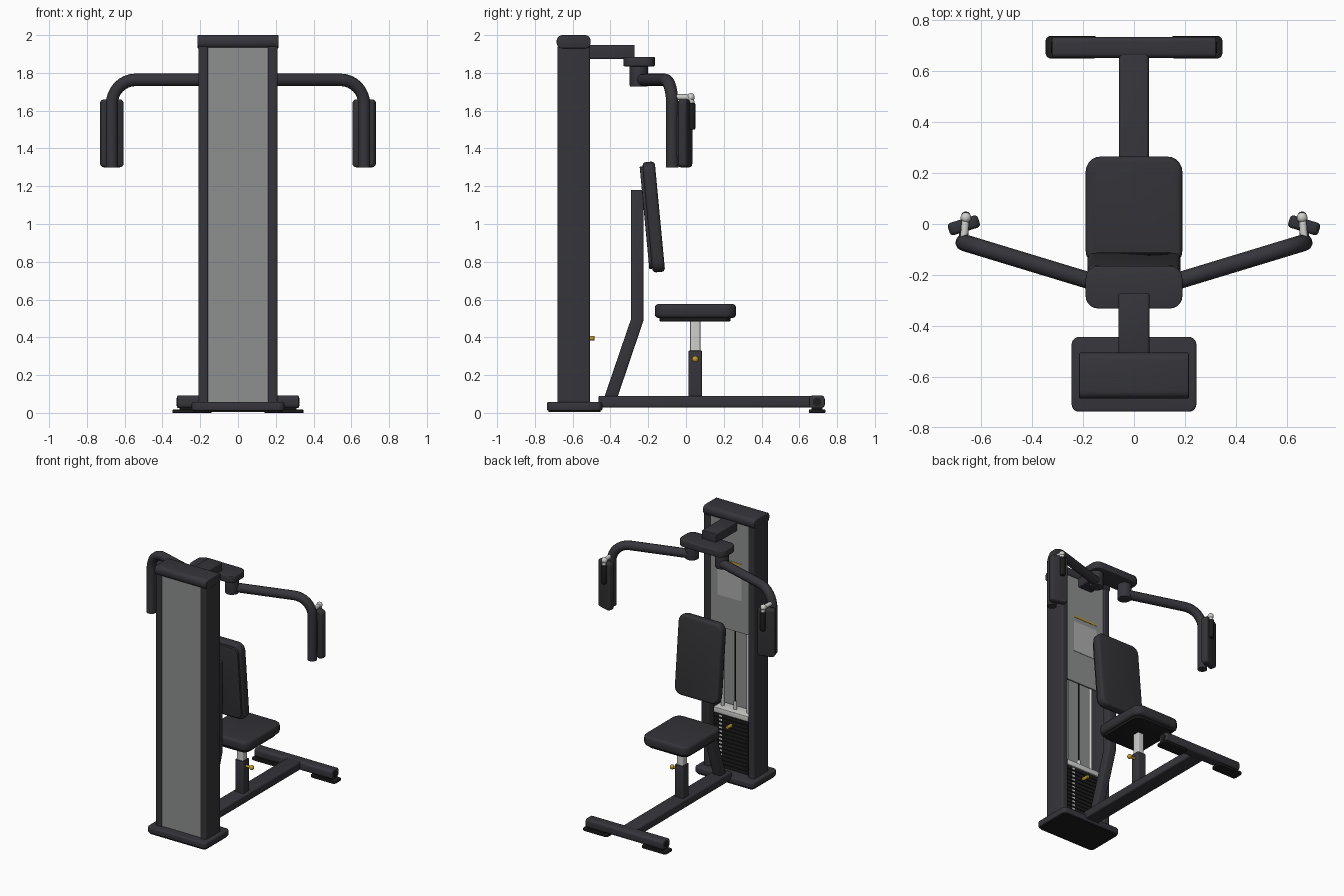
import bpy, bmesh, math
from mathutils import Vector, Matrix

if "Cube" in bpy.data.objects:
    bpy.data.objects.remove(bpy.data.objects["Cube"])


def material(name, r, g, b):
    m = bpy.data.materials.new(name)
    m.diffuse_color = (r, g, b, 1)
    m.use_nodes = True
    m.node_tree.nodes["Principled BSDF"].inputs["Base Color"].default_value = m.diffuse_color
    return m


FRAME = material("charcoal_frame", 0.036, 0.035, 0.043)
PAD = material("dark_upholstery", 0.033, 0.032, 0.038)
BLACK = material("black_rubber", 0.012, 0.012, 0.013)
GREY = material("grey_panel", 0.27, 0.28, 0.28)
LIGHT = material("light_placard", 0.42, 0.42, 0.42)
SILVER = material("silver", 0.62, 0.62, 0.60)
GOLD = material("gold", 0.55, 0.33, 0.02)


def finish(name, bm, mat, matrix=None):
    bmesh.ops.recalc_face_normals(bm, faces=bm.faces)
    if matrix:
        bm.transform(matrix)
    me = bpy.data.meshes.new(name)
    bm.to_mesh(me)
    bm.free()
    me.materials.append(mat)
    ob = bpy.data.objects.new(name, me)
    bpy.context.collection.objects.link(ob)
    smooth(ob)
    return ob


def smooth(ob):
    bpy.ops.object.select_all(action='DESELECT')
    ob.select_set(True)
    bpy.context.view_layer.objects.active = ob
    bpy.ops.object.shade_smooth_by_angle(angle=math.radians(35))


def box(name, mat, x, y, z, axis=None, corner=0.0, edge=0.0, matrix=None):
    """Box from ranges; 'corner' rounds edges along 'axis', 'edge' rounds the rest."""
    bm = bmesh.new()
    bmesh.ops.create_cube(bm, size=1)
    for v in bm.verts:
        v.co = Vector([(r[0] + r[1]) / 2 + c * (r[1] - r[0]) for c, r in zip(v.co, (x, y, z))])
    if axis is not None and corner:
        along = [e for e in bm.edges
                 if abs((e.verts[0].co - e.verts[1].co).normalized()[axis]) > 0.9]
        bmesh.ops.bevel(bm, geom=along, offset=corner, segments=5, profile=0.5, affect='EDGES')
    if edge:
        sharp = [e for e in bm.edges if e.calc_face_angle(0) > 0.6]
        bmesh.ops.bevel(bm, geom=sharp, offset=edge, segments=3, profile=0.5, affect='EDGES')
    return finish(name, bm, mat, matrix)


def cylinder(name, mat, p, q, r, edge=0.0, sides=24):
    p, q = Vector(p), Vector(q)
    bm = bmesh.new()
    bmesh.ops.create_cone(bm, cap_ends=True, segments=sides, radius1=r, radius2=r,
                          depth=(q - p).length)
    if edge:
        rim = [e for e in bm.edges if e.calc_face_angle(0) > 1]
        bmesh.ops.bevel(bm, geom=rim, offset=edge, segments=3, profile=0.5, affect='EDGES')
    m = Matrix.Translation((p + q) / 2) @ (q - p).to_track_quat('Z', 'Y').to_matrix().to_4x4()
    return finish(name, bm, mat, m)


def ball(name, mat, p, r):
    bm = bmesh.new()
    bmesh.ops.create_uvsphere(bm, u_segments=16, v_segments=10, radius=r)
    return finish(name, bm, mat, Matrix.Translation(p))


def tube(name, mat, pts, r):
    """Round tube swept along a list of points."""
    cu = bpy.data.curves.new(name, 'CURVE')
    cu.dimensions = '3D'
    cu.bevel_depth = r
    cu.bevel_resolution = 4
    cu.use_fill_caps = True
    sp = cu.splines.new('POLY')
    sp.points.add(len(pts) - 1)
    for sp_pt, p in zip(sp.points, pts):
        sp_pt.co = (*p, 1)
    ob = bpy.data.objects.new(name, cu)
    bpy.context.collection.objects.link(ob)
    cu.materials.append(mat)
    bpy.ops.object.select_all(action='DESELECT')
    ob.select_set(True)
    bpy.context.view_layer.objects.active = ob
    bpy.ops.object.convert(target='MESH')
    smooth(bpy.context.view_layer.objects.active)


def elbow(a, corner, b, radius, n=8):
    """Points from a to b with a rounded right-angle corner."""
    a, corner, b = Vector(a), Vector(corner), Vector(b)
    u, w = (a - corner).normalized(), (b - corner).normalized()
    arc = []
    for i in range(n + 1):
        t = math.pi / 2 * i / n
        arc.append(corner + u * radius * (1 - math.sin(t)) + w * radius * (1 - math.cos(t)))
    return [a] + arc + [b]


# Tower: base plate, columns, panels, cap
box("tower_base", FRAME, (-.245, .245), (-.737, -.443), (.012, .057), 2, .03, .008)
box("tower_base_sole", BLACK, (-.235, .235), (-.727, -.453), (.004, .013), 2, .025)
for s, side in ((-1, "left"), (1, "right")):
    xs = sorted((s * .158, s * .21))
    box(side + "_column", FRAME, xs, (-.68, -.507), (.05, 1.94), 2, .012)
box("front_panel", GREY, (-.16, .16), (-.672, -.660), (.055, 1.935))
box("rear_upper_panel", GREY, (-.16, .16), (-.530, -.518), (1.12, 1.935))
box("placard", LIGHT, (-.1, .1), (-.519, -.515), (1.36, 1.59))
box("placard_stripe", GOLD, (-.1, .1), (-.519, -.515), (1.625, 1.637))
box("tower_cap", FRAME, (-.215, .215), (-.685, -.505), (1.93, 2.0), 0, .03, .005)

# Weight stack with guide rods, labels and selector pin
N = 14
STEP = .40 / N
for i in range(N):
    z = .06 + i * STEP
    box("weight_plate", BLACK, (-.14, .14), (-.63, -.535), (z, z + STEP - .005))
    box("weight_label", SILVER, (.075, .10), (-.536, -.533), (z + .006, z + STEP - .010))
box("stack_core", BLACK, (-.13, .13), (-.62, -.545), (.055, .455))
box("stack_top_plate", SILVER, (-.145, .145), (-.635, -.53), (.46, .5), None, 0, .004)
for x in (-.105, .105):
    cylinder("guide_rod", SILVER, (x, -.585, .06), (x, -.585, 1.93), .011, 0, 16)
cylinder("stack_stem", SILVER, (0, -.585, .5), (0, -.585, .56), .013, 0, 16)
cylinder("lift_cable", BLACK, (0, -.585, .55), (0, -.585, 1.93), .004, 0, 8)
cylinder("selector_pin", GOLD, (0, -.545, .395), (0, -.485, .395), .012, .003, 16)

# Overhead boom and pivot head
box("boom", FRAME, (-.06, .06), (-.52, -.272), (1.873, 1.947), 1, .01, .004)
box("pivot_head", FRAME, (-.19, .19), (-.332, -.165), (1.835, 1.885), 2, .05, .006)

# Swing arms, forearm pads and handles
for s, side in ((-1, "left"), (1, "right")):
    cylinder(side + "_pivot", FRAME, (s * .125, -.25, 1.728), (s * .125, -.25, 1.84), .048, .005)
    tube(side + "_arm", FRAME, elbow((s * .125, -.238, 1.763), (s * .668, -.073, 1.763),
                                     (s * .668, -.073, 1.30), .13), .033)
    turn = Matrix.Translation((s * .668, -.005, 0)) @ Matrix.Rotation(-s * .3, 4, 'Z')
    box(side + "_arm_pad", PAD, (-.062, .062), (-.025, .025), (1.30, 1.66), 1, .022, .014, turn)
    box(side + "_pad_bracket", FRAME, sorted((s * .65, s * .686)), (-.06, -.015), (1.36, 1.58))
    tube(side + "_handle_rod", SILVER, elbow((s * .668, -.06, 1.672), (s * .66, .03, 1.672),
                                             (s * .66, .03, 1.51), .03, 6), .015)
    cylinder(side + "_handle_grip", BLACK, (s * .66, .03, 1.50), (s * .66, .03, 1.64), .019, .005, 16)
    ball(side + "_handle_knob", SILVER, (s * .66, .025, 1.672), .021)

# Backrest on its cranked post
side_profile = [(-.437, .07), (-.367, .07), (-.225, .49), (-.225, 1.18), (-.29, 1.18), (-.29, .5)]
bm = bmesh.new()
face = bm.faces.new([bm.verts.new((-.033, y, z)) for y, z in side_profile])
ext = bmesh.ops.extrude_face_region(bm, geom=[face])
for v in ext["geom"]:
    if isinstance(v, bmesh.types.BMVert):
        v.co.x = .033
bmesh.ops.bevel(bm, geom=[e for e in bm.edges if abs(e.verts[0].co.x - e.verts[1].co.x) < .01],
                offset=.01, segments=3, profile=0.5, affect='EDGES')
finish("backrest_post", bm, FRAME)
lean = Matrix.Translation((0, -.172, 1.037)) @ Matrix.Rotation(math.radians(5.4), 4, 'X')
box("backrest_pad", PAD, (-.182, .182), (-.032, .034), (-.293, .293), 1, .055, .018, lean)
box("backrest_plate", FRAME, (-.165, .165), (-.048, -.03), (-.272, .272), 1, .045, .003, lean)

# Seat with adjustable post
box("seat_pad", PAD, (-.19, .19), (-.165, .265), (.502, .577), 2, .06, .02)
box("seat_plate", BLACK, (-.165, .165), (-.14, .235), (.485, .506), 2, .045, .003)
box("seat_post_inner", SILVER, (-.026, .026), (.022, .076), (.30, .49), 2, .006)
box("seat_post_outer", FRAME, (-.035, .035), (.014, .084), (.08, .33), 2, .008, .003)
cylinder("seat_pin", GOLD, (.03, .049, .285), (.075, .049, .285), .009, 0, 12)
ball("seat_pin_knob", GOLD, (.08, .049, .285), .017)

# Floor beam, cross foot and rubber feet
box("floor_beam", FRAME, (-.058, .058), (-.462, .67), (.028, .09), 1, .012, .003)
box("cross_foot", FRAME, (-.322, .322), (.652, .735), (.025, .092), 0, .02, .006)
for s, side in ((-1, "left"), (1, "right")):
    box(side + "_rubber_foot", BLACK, sorted((s * .14, s * .347)), (.65, .738), (0, .017), 2, .02, .003)
    box(side + "_foot_spacer", BLACK, sorted((s * .17, s * .31)), (.665, .722), (.015, .03))
    cylinder(side + "_foot_cap", BLACK, (s * .318, .693, .058), (s * .325, .693, .058), .022)
